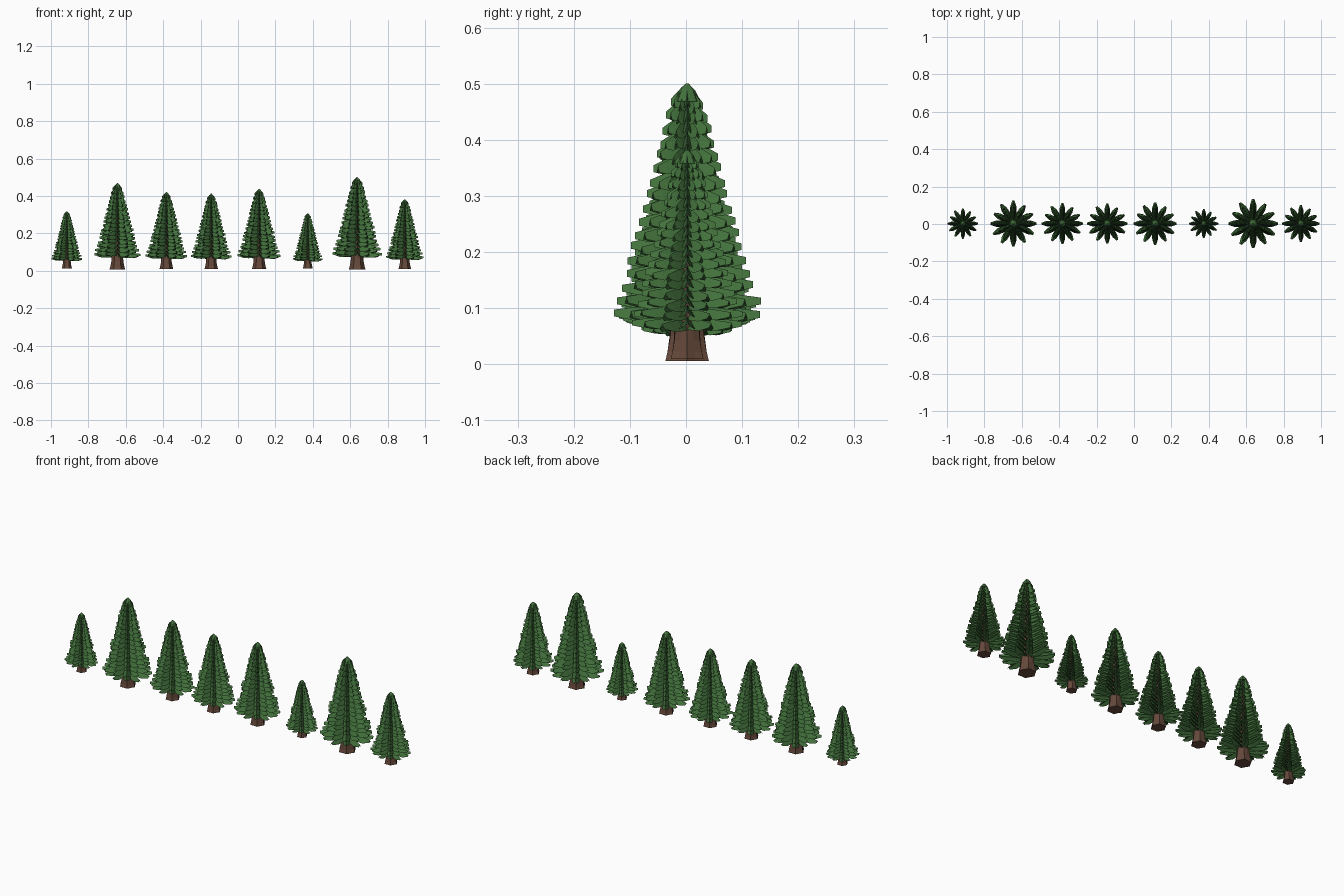
import bpy, bmesh, math, random
from mathutils import Vector

if "Cube" in bpy.data.objects:
    bpy.data.objects.remove(bpy.data.objects["Cube"])

random.seed(4)
SPOKES, TIERS = 12, 17


def material(name, rgb):
    m = bpy.data.materials.new(name)
    m.diffuse_color = (*rgb, 1)
    m.use_nodes = True
    m.node_tree.nodes["Principled BSDF"].inputs["Base Color"].default_value = m.diffuse_color
    return m


def finish(bm, name, mat):
    bmesh.ops.recalc_face_normals(bm, faces=bm.faces)
    me = bpy.data.meshes.new(name)
    bm.to_mesh(me)
    bm.free()
    me.materials.append(mat)
    return me


def loft(bm, rings):
    # closed skin through equal-length rings of points
    vs = [[bm.verts.new(p) for p in r] for r in rings]
    n = len(vs[0])
    for a, b in zip(vs, vs[1:]):
        for i in range(n):
            j = (i + 1) % n
            bm.faces.new((a[i], a[j], b[j], b[i]))
    bm.faces.new(vs[0][::-1])
    bm.faces.new(vs[-1])


# Crown outline: (height, radius)
OUTLINE = [(0.08, 0.134), (0.12, 0.132), (0.15, 0.116), (0.2, 0.104),
           (0.3, 0.076), (0.4, 0.05), (0.46, 0.034), (0.49, 0.018)]


def crown_radius(z):
    for (z0, r0), (z1, r1) in zip(OUTLINE, OUTLINE[1:]):
        if z <= z1:
            return r0 + (r1 - r0) * (z - z0) / (z1 - z0)
    return OUTLINE[-1][1]


def branch(bm, z_tip, reach, angle, droop):
    # folded, blunt-tipped bough: ridge on top, two steep hanging sides
    d = Vector((math.cos(angle), math.sin(angle), 0))
    s = Vector((-d.y, d.x, 0))
    rings = []
    for t, w, h in ((0.04, 0.06, 0.024), (0.4, 0.13, 0.026),
                    (0.75, 0.12, 0.023), (1.0, 0.035, 0.012)):
        ridge = d * reach * t + Vector((0, 0, z_tip + droop * (1 - t ** 1.5)))
        half = s * (w * reach + 0.002)
        down = Vector((0, 0, -h))
        rings.append([ridge, ridge + half + down,
                      ridge + down * 0.45, ridge - half + down])
    loft(bm, rings)


# Foliage: tiers of boughs stacked in radial columns
bm = bmesh.new()
lift = [random.uniform(-0.01, 0.006) for _ in range(SPOKES)]
turn = [random.uniform(-0.07, 0.07) for _ in range(SPOKES)]
for k in (0, 3, 6, 9):
    lift[k], turn[k] = 0.0, 0.0
for i in range(TIERS):
    z = 0.098 + 0.372 * i / (TIERS - 1)
    for k in range(SPOKES):
        reach = crown_radius(z)
        if k % 3:
            reach *= random.uniform(0.86, 1.0)
        else:
            reach *= random.uniform(0.95, 1.0)
        zz = z + lift[k] + random.uniform(-0.004, 0.004)
        branch(bm, zz, reach, math.tau * k / SPOKES + turn[k],
               0.012 + 0.014 * i / TIERS)
# pointed crown tip
loft(bm, [[(r * math.cos(math.tau * k / 8), r * math.sin(math.tau * k / 8), z)
           for k in range(8)] for r, z in ((0.024, 0.468), (0.015, 0.487), (0.003, 0.5))])
foliage = finish(bm, "foliage", material("needle_green", (0.055, 0.165, 0.045)))

# Trunk: flared, slightly lobed foot tapering up through the crown
bm = bmesh.new()
lobe = [1 + 0.09 * (-1) ** k for k in range(12)]
loft(bm, [[(r * (1 + (lobe[k] - 1) * f) * math.cos(math.tau * k / 12),
            r * (1 + (lobe[k] - 1) * f) * math.sin(math.tau * k / 12), z)
           for k in range(12)]
          for r, z, f in ((0.041, 0.006, 1), (0.037, 0.022, 1), (0.033, 0.05, 0.6),
                          (0.031, 0.085, 0.3), (0.022, 0.2, 0), (0.006, 0.46, 0))])
trunk = finish(bm, "trunk", material("bark_brown", (0.13, 0.065, 0.043)))

# Row of trees: (x, height, foot height)
ROW = [(-0.915, 0.318, 0.008), (-0.645, 0.468, 0.002), (-0.383, 0.42, 0.004),
       (-0.143, 0.412, 0.004), (0.113, 0.437, 0.003), (0.373, 0.307, 0.008),
       (0.637, 0.5, 0.0), (0.892, 0.382, 0.005)]
for n, (x, top, foot) in enumerate(ROW, 1):
    for mesh in (trunk, foliage):
        ob = bpy.data.objects.new(f"tree_{n}_{mesh.name}", mesh)
        bpy.context.collection.objects.link(ob)
        ob.location = (x, 0.002, foot)
        ob.scale = [(top - foot) / 0.5] * 3
